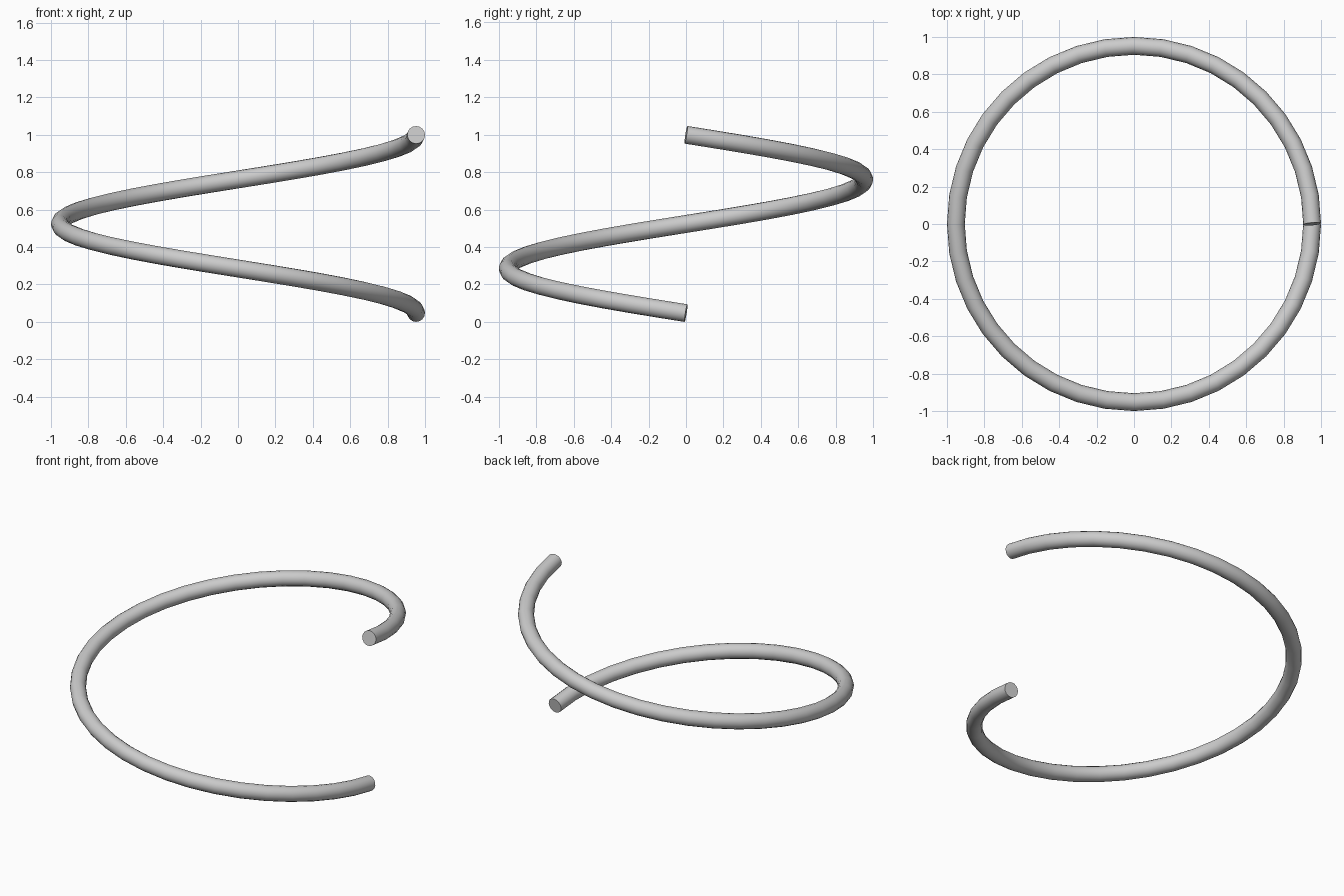
import bpy
from math import cos, sin, tau, radians

if "Cube" in bpy.data.objects:
    bpy.data.objects.remove(bpy.data.objects["Cube"])

R = 0.9524        # coil radius
TUBE = 0.0476     # wire radius
RISE = 0.9524     # height gained in one turn
STEPS = 40

# Helical path: one clockwise turn, rising
curve = bpy.data.curves.new("coil", "CURVE")
curve.dimensions = "3D"
curve.twist_mode = "Z_UP"
curve.bevel_depth = TUBE
curve.bevel_resolution = 6
curve.use_fill_caps = True
path = curve.splines.new("POLY")
path.points.add(STEPS)
for i, p in enumerate(path.points):
    t = i / STEPS
    a = -tau * t
    p.co = (R * cos(a), R * sin(a), TUBE * 0.988 + RISE * t, 1)

coil = bpy.data.objects.new("coil", curve)
bpy.context.collection.objects.link(coil)

# Turn into a mesh with smooth sides and crisp end caps
bpy.context.view_layer.objects.active = coil
coil.select_set(True)
bpy.ops.object.convert(target="MESH")
bpy.ops.object.shade_smooth_by_angle(angle=radians(40))
